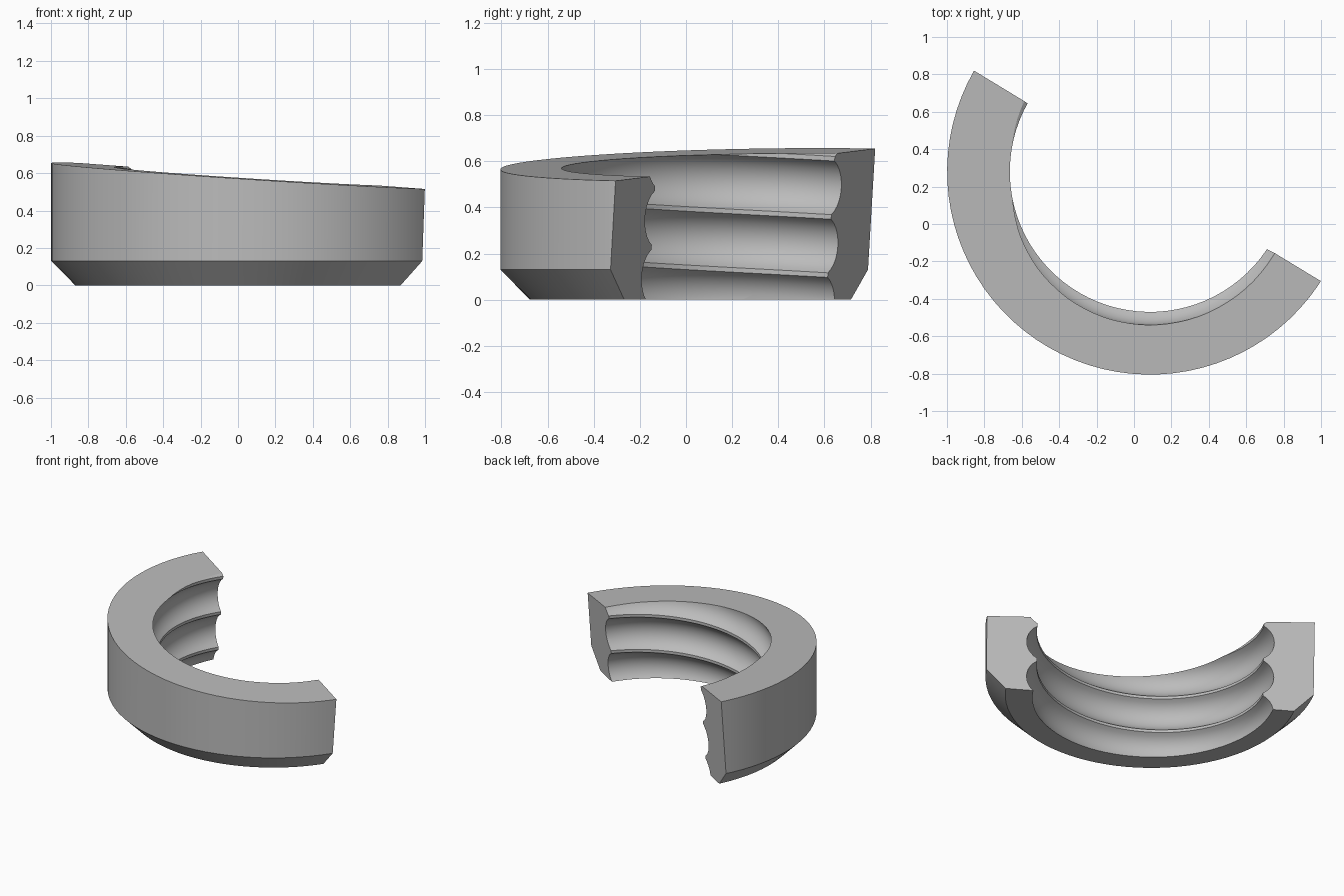
import bpy, bmesh, math
from mathutils import Vector

if "Cube" in bpy.data.objects:
    bpy.data.objects.remove(bpy.data.objects["Cube"])

CX, CY = 0.086, 0.28              # ring axis
R_OUT, R_CHAMFER, H_CHAMFER = 1.085, 0.956, 0.13
R_CREST, DEPTH, PITCH, FLAT = 0.75, 0.07, 0.253, 0.02
STEPS, ARC = 50, 10
A0, A1 = 138, 342                 # overlong sweep, trimmed later


def thread_profile():
    """Radius / height pairs: round grooves between narrow flat crests."""
    half = (PITCH - FLAT) / 2
    rad = (half ** 2 + DEPTH ** 2) / (2 * DEPTH)
    span = math.asin(half / rad)
    pts = []
    for turn in range(-3, 2):
        mid = (turn + 0.5) * PITCH
        for i in range(ARC + 1):
            a = -span + 2 * span * i / ARC
            pts.append((R_CREST + DEPTH - rad + rad * math.cos(a), mid + rad * math.sin(a)))
    return pts


bm = bmesh.new()

# Sweep the section around the axis, the inner thread climbing as it turns
slope = (R_OUT - R_CHAMFER) / H_CHAMFER
outer = [(R_OUT, 0.9), (R_OUT, H_CHAMFER), (R_CHAMFER - 0.1 * slope, -0.1)]
inner = thread_profile()
rings = []
for s in range(STEPS + 1):
    deg = A0 + (A1 - A0) * s / STEPS
    lift = 0.357 + PITCH * (deg - 150) / 360
    section = outer + [(r, z + lift) for r, z in inner]
    t = math.radians(deg)
    rings.append([bm.verts.new((CX + r * math.cos(t), CY + r * math.sin(t), z))
                  for r, z in section])
n = len(rings[0])
for a, b in zip(rings, rings[1:]):
    for i in range(n):
        j = (i + 1) % n
        bm.faces.new((a[i], a[j], b[j], b[i]))


def trim(point, normal):
    """Remove everything on the normal side and cap the opening."""
    bmesh.ops.bisect_plane(bm, geom=bm.verts[:] + bm.edges[:] + bm.faces[:], dist=1e-6,
                           plane_co=point, plane_no=Vector(normal).normalized(),
                           clear_outer=True)
    bmesh.ops.holes_fill(bm, edges=[e for e in bm.edges if e.is_boundary], sides=0)


# Split face, sloping top and flat base
nx, ny = 0.515, 0.857
trim((CX - 0.066 * nx, CY - 0.066 * ny, 0), (nx, ny, -0.067))
trim((0, 0, 0.585), (0.0643, -0.018, 1))
trim((0, 0, 0), (0, 0, -1))
bmesh.ops.recalc_face_normals(bm, faces=bm.faces[:])

mesh = bpy.data.meshes.new("half_threaded_ring")
bm.to_mesh(mesh)
bm.free()
ring = bpy.data.objects.new("half_threaded_ring", mesh)
bpy.context.collection.objects.link(ring)

grey = bpy.data.materials.new("plain_grey")
grey.diffuse_color = (0.5, 0.5, 0.5, 1)
grey.use_nodes = True
grey.node_tree.nodes["Principled BSDF"].inputs["Base Color"].default_value = grey.diffuse_color
mesh.materials.append(grey)

bpy.context.view_layer.objects.active = ring
ring.select_set(True)
bpy.ops.object.shade_smooth_by_angle(angle=math.radians(25))
